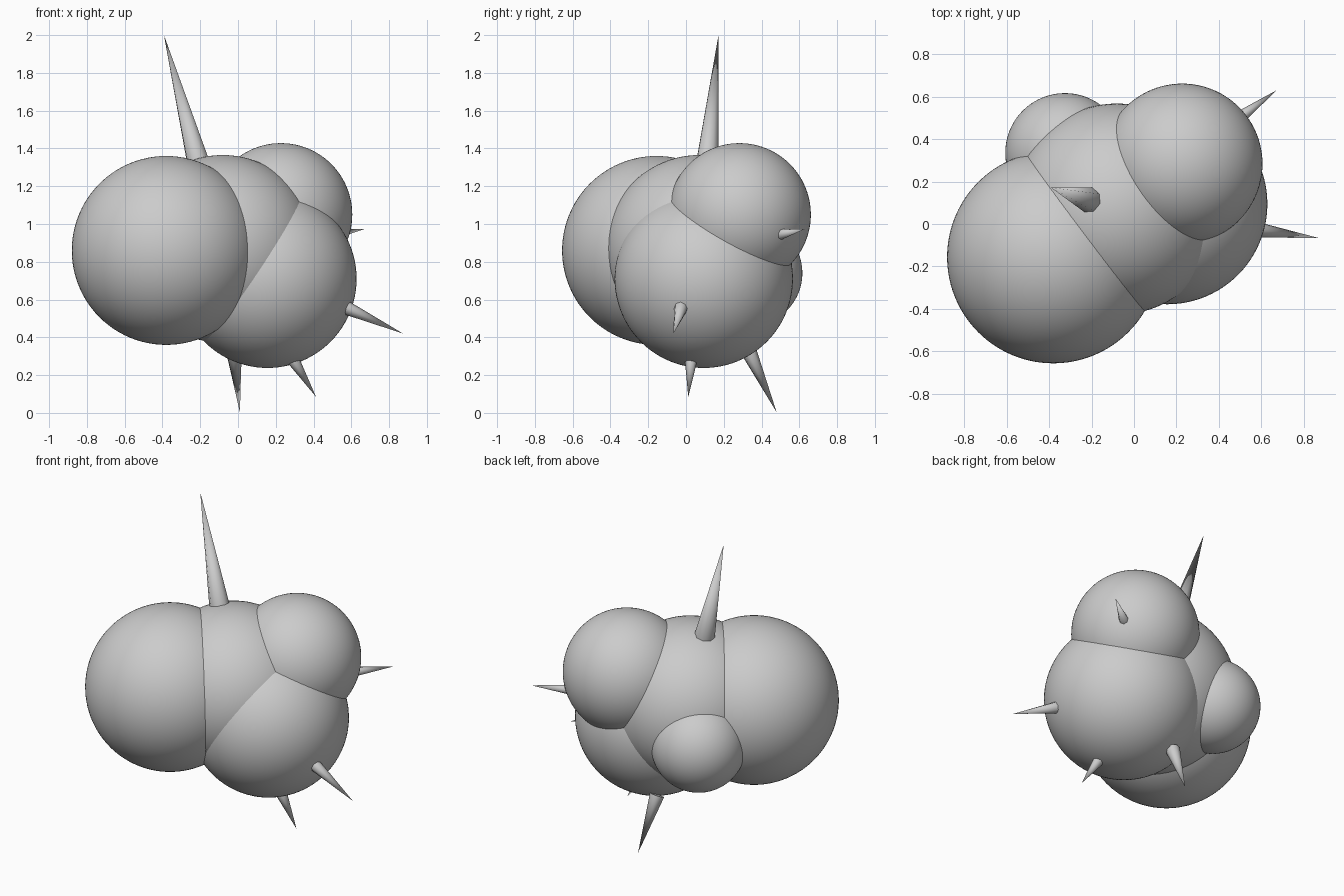
import bpy
from math import radians
from mathutils import Vector

if "Cube" in bpy.data.objects:
    bpy.data.objects.remove(bpy.data.objects["Cube"])

CORE = Vector((-0.08, 0.07, 0.868))


def smooth(ob, angle):
    bpy.ops.object.shade_smooth_by_angle(angle=radians(angle))
    return ob


def ball(name, centre, radius):
    bpy.ops.mesh.primitive_uv_sphere_add(segments=96, ring_count=48,
                                         radius=radius, location=centre)
    ob = bpy.context.object
    ob.name = name
    return smooth(ob, 30)


def spike(name, base, tip, radius, sink=0.03):
    # Cone from the body surface to the tip, sunk slightly into the body
    base, tip = Vector(base), Vector(tip)
    axis = tip - base
    length = axis.length
    root = base - axis.normalized() * sink
    bpy.ops.mesh.primitive_cone_add(
        vertices=8, radius1=radius * (length + sink) / length, radius2=0,
        depth=length + sink, location=(root + tip) / 2,
        rotation=axis.to_track_quat('Z', 'Y').to_euler())
    ob = bpy.context.object
    ob.name = name
    return smooth(ob, 50)


# Cluster of overlapping balls
ball("core_ball", CORE, 0.497)
ball("left_ball", (-0.38, -0.156, 0.86), 0.5)
ball("lower_right_ball", (0.156, 0.094, 0.71), 0.472)
ball("upper_back_ball", (0.227, 0.283, 1.05), 0.378)
ball("small_back_ball", (-0.325, 0.335, 0.74), 0.281)

# Spikes radiating from the core
spike("top_spike", (-0.216, 0.114, 1.345), (-0.392, 0.172, 2.0), 0.06)
spike("right_spike", (0.588, -0.028, 0.55), (0.874, -0.067, 0.42), 0.035)
spike("back_right_spike", (0.513, 0.513, 0.948), (0.672, 0.63, 0.974), 0.027)
spike("front_bottom_spike", (0.302, 0.026, 0.265), (0.413, 0.012, 0.085), 0.031)
spike("back_bottom_spike", (-0.02, 0.342, 0.305), (0.01, 0.48, 0.003), 0.04)
